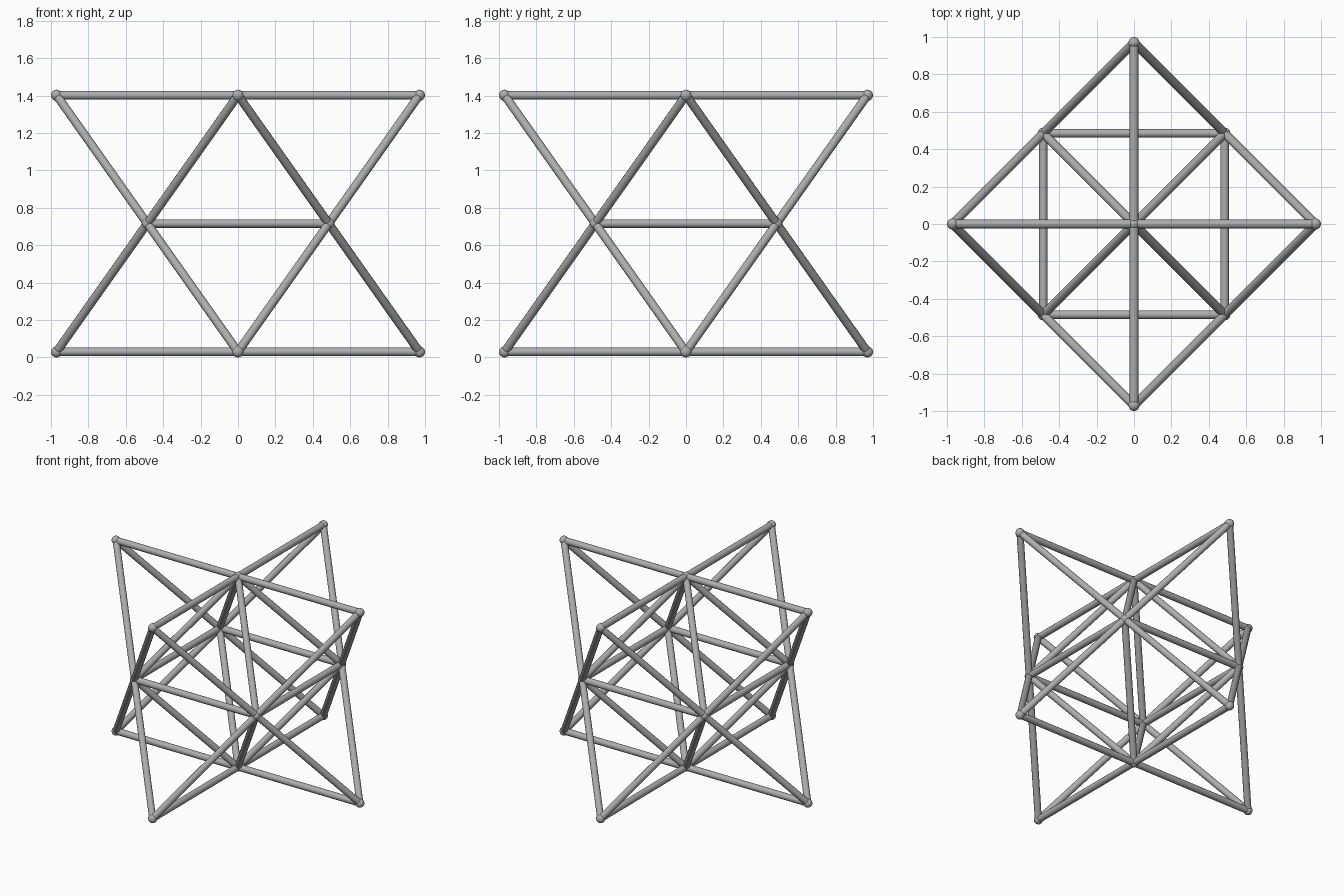
import bpy
import math
from itertools import combinations
from mathutils import Vector

cube = bpy.data.objects.get("Cube")
if cube:
    bpy.data.objects.remove(cube, do_unlink=True)

EDGE = 0.97            # length of every strut
ROD_R, BALL_R = 0.023, 0.03
LOW = BALL_R
HIGH = LOW + EDGE * math.sqrt(2)
MID = (LOW + HIGH) / 2

grey = bpy.data.materials.new("grey_metal")
grey.use_nodes = True
colour = (0.42, 0.42, 0.42, 1)
grey.diffuse_color = colour
grey.node_tree.nodes["Principled BSDF"].inputs["Base Color"].default_value = colour


def finish(name):
    ob = bpy.context.object
    ob.name = name
    ob.data.materials.append(grey)
    bpy.ops.object.shade_smooth_by_angle(angle=math.radians(40))


def strut(name, a, b):
    d = b - a
    bpy.ops.mesh.primitive_cylinder_add(
        vertices=12, radius=ROD_R, depth=d.length, location=(a + b) / 2,
        rotation=d.to_track_quat('Z', 'Y').to_euler())
    finish(name)


def ball(name, p):
    bpy.ops.mesh.primitive_uv_sphere_add(
        segments=16, ring_count=8, radius=BALL_R, location=p)
    finish(name)


# Joints: octahedron corners plus the eight star tips
core = [Vector((0, 0, LOW)), Vector((0, 0, HIGH))]
core += [Vector((sx * EDGE / 2, sy * EDGE / 2, MID)) for sx in (-1, 1) for sy in (-1, 1)]
tips = [Vector((x * EDGE, y * EDGE, z)) for z in (LOW, HIGH)
        for x, y in ((1, 0), (-1, 0), (0, 1), (0, -1))]

for p in core:
    ball("core_joint", p)
for p in tips:
    ball("tip_joint", p)

# Struts link every pair of joints exactly one edge length apart
for a, b in combinations(core + tips, 2):
    if abs((b - a).length - EDGE) < 0.01:
        inner = a in core and b in core
        strut("core_strut" if inner else "tip_strut", a, b)
